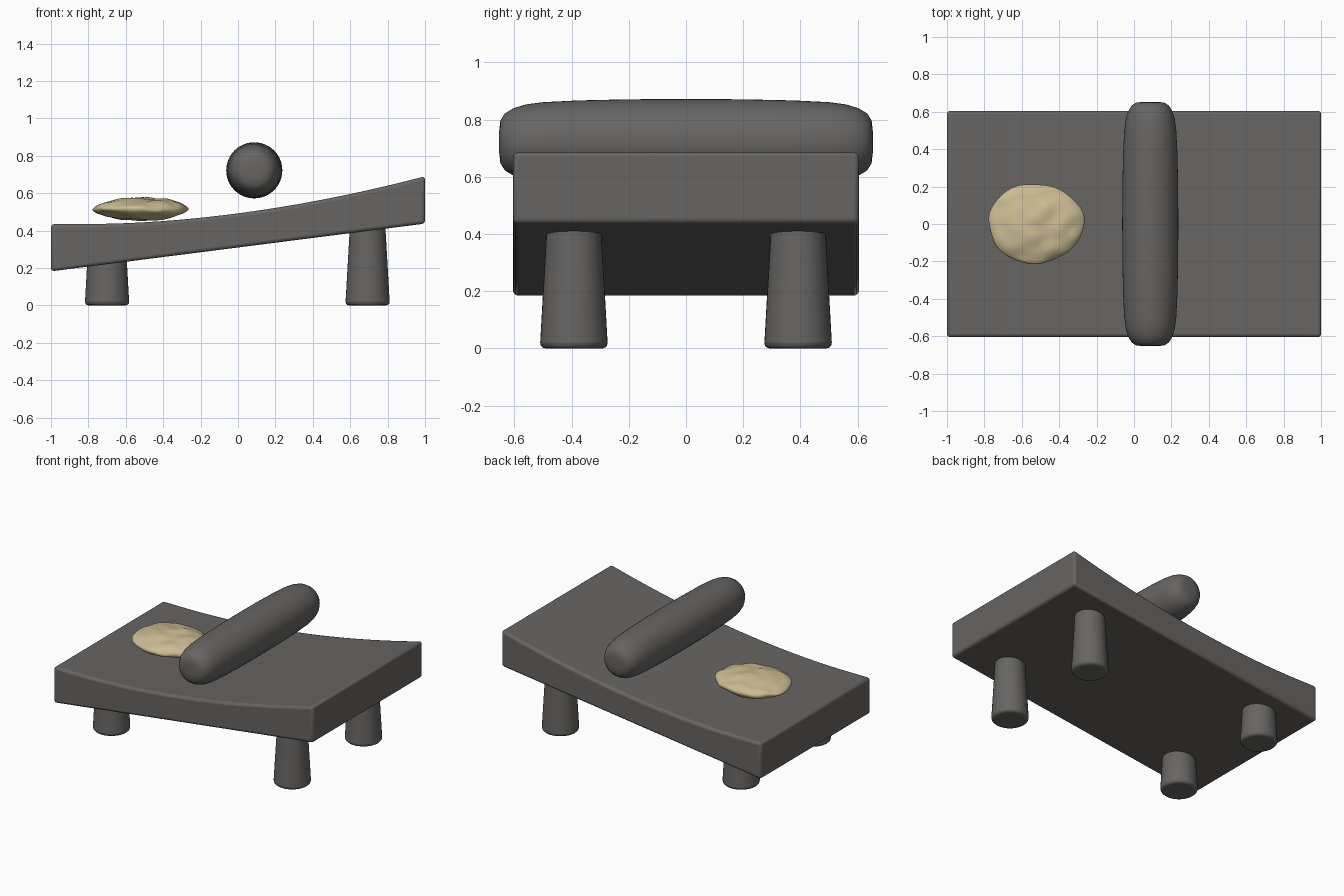
import bpy, bmesh, math
from mathutils import noise, Vector

if "Cube" in bpy.data.objects:
    bpy.data.objects.remove(bpy.data.objects["Cube"])


def material(name, rgb):
    m = bpy.data.materials.new(name)
    m.diffuse_color = (*rgb, 1)
    m.use_nodes = True
    m.node_tree.nodes["Principled BSDF"].inputs["Base Color"].default_value = m.diffuse_color
    return m


STONE = material("dark stone", (0.135, 0.13, 0.125))
DOUGH = material("pale dough", (0.60, 0.50, 0.29))


def make(name, bm, mat, bevel=0):
    bmesh.ops.recalc_face_normals(bm, faces=bm.faces)
    me = bpy.data.meshes.new(name)
    bm.to_mesh(me)
    bm.free()
    ob = bpy.data.objects.new(name, me)
    bpy.context.collection.objects.link(ob)
    me.materials.append(mat)
    bpy.ops.object.select_all(action='DESELECT')
    bpy.context.view_layer.objects.active = ob
    ob.select_set(True)
    if bevel:
        b = ob.modifiers.new("bevel", 'BEVEL')
        b.width, b.segments = bevel, 3
        b.limit_method, b.angle_limit = 'ANGLE', math.radians(40)
    bpy.ops.object.shade_smooth_by_angle(angle=math.radians(40))
    return ob


def lathe(profile, steps=40):
    """Spin (radius, height) points around z."""
    bm = bmesh.new()
    vs = [bm.verts.new((r, 0, z)) for r, z in profile]
    es = [bm.edges.new(p) for p in zip(vs, vs[1:])]
    bmesh.ops.spin(bm, geom=vs + es, axis=(0, 0, 1), cent=(0, 0, 0),
                   angle=2 * math.pi, steps=steps)
    bmesh.ops.remove_doubles(bm, verts=bm.verts, dist=1e-5)
    return bm


# Sloping slab with a hollowed upper surface
bm = bmesh.new()
N = 24
outline = [(-1, 0.182), (1, 0.437)]
for i in range(N + 1):
    x = 1 - 2 * i / N
    t = max(0, (x + 0.8) / 1.8)
    outline.append((x, 0.435 + 0.255 * t ** 1.85))
face = bm.faces.new([bm.verts.new((x, -0.605, z)) for x, z in outline])
ext = bmesh.ops.extrude_face_region(bm, geom=[face])
bmesh.ops.translate(bm, vec=(0, 1.21, 0),
                    verts=[g for g in ext["geom"] if isinstance(g, bmesh.types.BMVert)])
make("grinding_slab", bm, STONE, 0.018)

# Four tapered legs, reaching into the slab
for end, x, top in (("low", -0.7, 0.27), ("high", 0.693, 0.44)):
    for side, y in (("front", -0.392), ("back", 0.392)):
        r_top = 0.12 - 0.025 * top / 0.42
        leg = make(f"{side}_{end}_leg",
                   lathe([(0, 0), (0.119, 0), (r_top, top), (0, top)]), STONE, 0.02)
        leg.location = (x, y, 0)

# Hand roller: a bulging cylinder with rounded ends
half = [(0.15, 0), (0.149, 0.2), (0.145, 0.38), (0.139, 0.5), (0.131, 0.56),
        (0.118, 0.603), (0.1, 0.633), (0.075, 0.649), (0.04, 0.653), (0, 0.653)]
roller = make("hand_roller",
              lathe([(r, -z) for r, z in reversed(half)] + half[1:], 48), STONE)
roller.rotation_euler.x = math.pi / 2
roller.location = (0.087, 0, 0.722)

# Lumpy flattened ball of dough
bm = bmesh.new()
bmesh.ops.create_icosphere(bm, subdivisions=5, radius=1)
for v in bm.verts:
    a = math.atan2(v.co.y, v.co.x)
    rim = 1 + 0.02 * math.sin(3 * a + 1) + 0.012 * math.sin(7 * a)
    lump = noise.noise(Vector((v.co.x * 2.6, v.co.y * 2.6, v.co.z + 3)))
    z = v.co.z * 0.06 + 0.012 * lump
    v.co = (v.co.x * 0.255 * rim, v.co.y * 0.213 * rim, z)
dough = make("dough", bm, DOUGH)
dough.location = (-0.525, 0.003, 0.515)
